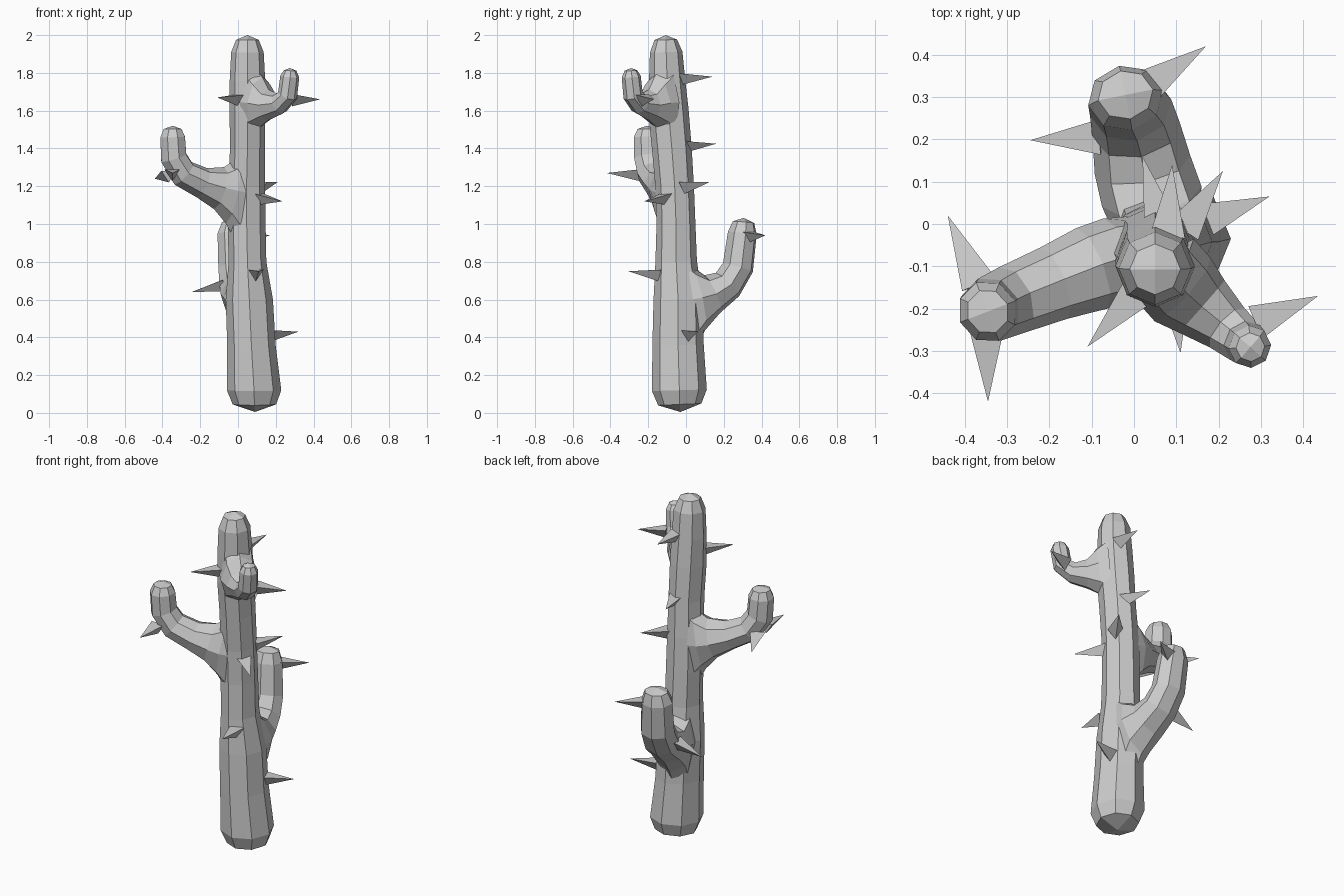
import bpy, bmesh, math
from mathutils import Vector

SIDES = 8


def make_object(name, bm):
    bmesh.ops.recalc_face_normals(bm, faces=bm.faces)
    mesh = bpy.data.meshes.new(name)
    bm.to_mesh(mesh)
    bm.free()
    obj = bpy.data.objects.new(name, mesh)
    bpy.context.collection.objects.link(obj)
    return obj


def limb(name, stations, side):
    """Eight-sided tube; stations are (x, y, z, side radius, up radius), radius 0 = pole."""
    bm = bmesh.new()
    side = Vector(side).normalized()
    pts = [Vector(s[:3]) for s in stations]
    rings = []
    for i, s in enumerate(stations):
        if s[3] == 0:
            rings.append(bm.verts.new(pts[i]))
            continue
        tangent = pts[min(i + 1, len(pts) - 1)] - pts[max(i - 1, 0)]
        up = tangent.cross(side).normalized()
        ring = []
        for k in range(SIDES):
            a = math.tau * k / SIDES
            ring.append(bm.verts.new(pts[i] + side * s[3] * math.cos(a) + up * s[4] * math.sin(a)))
        rings.append(ring)
    for a, b in zip(rings, rings[1:]):
        if isinstance(a, list) and isinstance(b, list):
            for k in range(SIDES):
                n = (k + 1) % SIDES
                bm.faces.new((a[k], a[n], b[n], b[k]))
        else:
            # rounded end: four quads meeting at the pole
            ring, pole = (a, b) if isinstance(a, list) else (b, a)
            for k in range(0, SIDES, 2):
                bm.faces.new((pole, ring[k], ring[k + 1], ring[(k + 2) % SIDES]))
    if isinstance(rings[0], list):
        bm.faces.new(rings[0])
    return make_object(name, bm)


def spike(name, base, tip):
    """Three-sided thorn with a flat top face."""
    bm = bmesh.new()
    base, tip = Vector(base), Vector(tip)
    d = (tip - base).normalized()
    side = Vector((0, 0, 1)).cross(d).normalized()
    up = d.cross(side)
    c = base - d * 0.02
    v = [bm.verts.new(p) for p in (c + side * 0.042 + up * 0.025,
                                   c - side * 0.042 + up * 0.025,
                                   c - up * 0.037, tip)]
    for f in ((0, 1, 2), (0, 1, 3), (1, 2, 3), (2, 0, 3)):
        bm.faces.new([v[i] for i in f])
    return make_object(name, bm)


# Trunk
limb("trunk", [
    (0.09, -0.03, 0.005, 0, 0),
    (0.087, -0.033, 0.045, 0.115, 0.115),
    (0.085, -0.035, 0.12, 0.144, 0.145),
    (0.071, -0.042, 0.36, 0.128, 0.136),
    (0.06, -0.042, 0.60, 0.125, 0.13),
    (0.050, -0.052, 0.80, 0.100, 0.11),
    (0.046, -0.053, 1.00, 0.100, 0.103),
    (0.045, -0.06, 1.20, 0.098, 0.102),
    (0.05, -0.075, 1.40, 0.092, 0.105),
    (0.050, -0.093, 1.60, 0.095, 0.107),
    (0.05, -0.10, 1.76, 0.094, 0.096),
    (0.05, -0.105, 1.91, 0.086, 0.086),
    (0.05, -0.107, 1.975, 0.060, 0.060),
    (0.05, -0.107, 2.0, 0, 0)], (1, 0, 0))

# Left arm
limb("left_arm", [
    (0.03, -0.065, 1.165, 0.09, 0.27),
    (-0.035, -0.085, 1.175, 0.105, 0.175),
    (-0.10, -0.105, 1.19, 0.102, 0.115),
    (-0.19, -0.14, 1.218, 0.09, 0.083),
    (-0.29, -0.18, 1.268, 0.083, 0.077),
    (-0.34, -0.202, 1.35, 0.078, 0.074),
    (-0.346, -0.207, 1.46, 0.074, 0.070),
    (-0.346, -0.207, 1.503, 0.053, 0.050),
    (-0.346, -0.207, 1.52, 0, 0)], (0.36, -0.93, 0))

# Back arm
limb("back_arm", [
    (0.05, 0.01, 0.60, 0.105, 0.26),
    (0.042, 0.065, 0.61, 0.12, 0.175),
    (0.02, 0.14, 0.63, 0.115, 0.108),
    (0.005, 0.22, 0.68, 0.105, 0.088),
    (-0.008, 0.275, 0.77, 0.098, 0.084),
    (-0.02, 0.298, 0.95, 0.090, 0.078),
    (-0.02, 0.305, 1.01, 0.066, 0.058),
    (-0.02, 0.305, 1.032, 0, 0)], (1, 0.2, 0))

# Upper right arm
limb("right_arm", [
    (0.075, -0.11, 1.645, 0.10, 0.20),
    (0.115, -0.155, 1.64, 0.10, 0.14),
    (0.16, -0.195, 1.63, 0.082, 0.082),
    (0.22, -0.245, 1.638, 0.062, 0.058),
    (0.262, -0.28, 1.68, 0.054, 0.052),
    (0.274, -0.29, 1.78, 0.051, 0.050),
    (0.275, -0.291, 1.812, 0.034, 0.034),
    (0.275, -0.291, 1.826, 0, 0)], (0.66, 0.75, 0))

# Spikes: base point, tip point
SPIKES = [
    ((-0.005, -0.175, 1.66), (-0.11, -0.29, 1.67)),
    ((0.305, -0.225, 1.66), (0.435, -0.17, 1.66)),
    ((0.08, -0.01, 1.773), (0.09, 0.14, 1.78)),
    ((0.06, 0.01, 1.415), (0.02, 0.16, 1.425)),
    ((0.13, 0.005, 1.20), (0.21, 0.125, 1.222)),
    ((0.12, -0.115, 1.135), (0.235, -0.22, 1.12)),
    ((-0.375, -0.125, 1.255), (-0.44, 0.02, 1.24)),
    ((-0.348, -0.265, 1.265), (-0.345, -0.42, 1.27)),
    ((-0.095, 0.205, 0.675), (-0.245, 0.198, 0.64)),
    ((0.045, 0.335, 0.935), (0.17, 0.42, 0.94)),
    ((0.095, -0.16, 0.735), (0.11, -0.305, 0.75)),
    ((0.185, 0.015, 0.415), (0.32, 0.065, 0.43)),
]
for i, (base, tip) in enumerate(SPIKES):
    spike(f"spike_{i + 1}", base, tip)
